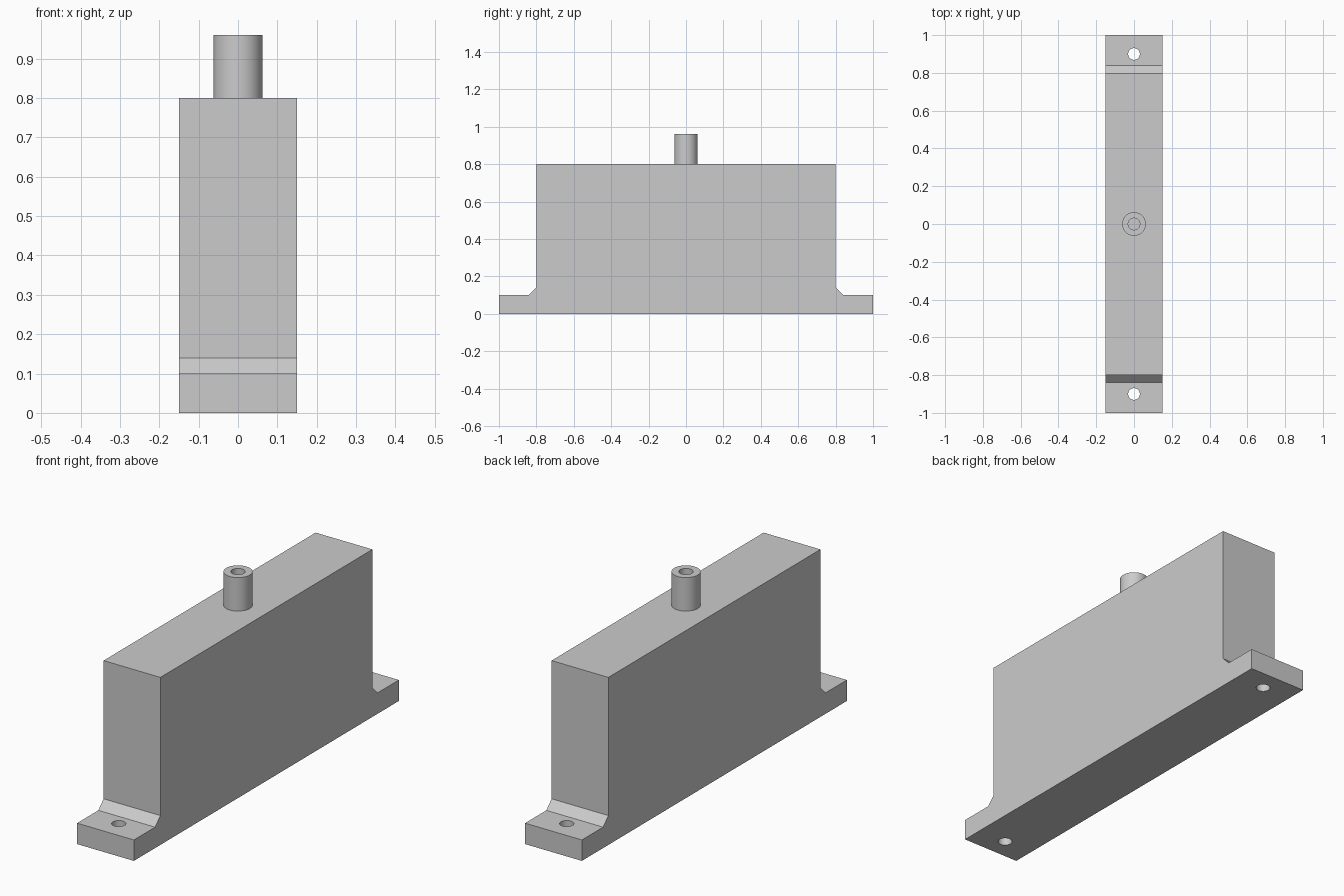
import bpy
import bmesh
from math import cos, sin, tau

cube = bpy.data.objects.get("Cube")
if cube:
    bpy.data.objects.remove(cube, do_unlink=True)

HALF_WIDTH = 0.15
BODY_TOP = 0.8
SPIGOT_TOP = 0.96
SPIGOT_RADIUS = 0.0625
HOLE_RADIUS = 0.031
SIDES = 48

grey = bpy.data.materials.new("plain grey")
grey.use_nodes = True
colour = (0.6, 0.6, 0.6, 1)
grey.diffuse_color = colour
grey.node_tree.nodes["Principled BSDF"].inputs["Base Color"].default_value = colour


def finish(bm, name):
    bmesh.ops.recalc_face_normals(bm, faces=bm.faces)
    mesh = bpy.data.meshes.new(name)
    bm.to_mesh(mesh)
    bm.free()
    mesh.materials.append(grey)
    obj = bpy.data.objects.new(name, mesh)
    bpy.context.collection.objects.link(obj)
    return obj


def select(obj):
    bpy.ops.object.select_all(action="DESELECT")
    obj.select_set(True)
    bpy.context.view_layer.objects.active = obj


def make_body():
    # Side outline: mounting feet, chamfered corners and tall block
    half = [(1, 0), (1, 0.1), (0.84, 0.1), (0.8, 0.14), (0.8, BODY_TOP)]
    outline = half + [(-y, z) for y, z in reversed(half)]
    bm = bmesh.new()
    face = bm.faces.new([bm.verts.new((-HALF_WIDTH, y, z)) for y, z in outline])
    swept = bmesh.ops.extrude_face_region(bm, geom=[face])["geom"]
    moved = [v for v in swept if isinstance(v, bmesh.types.BMVert)]
    bmesh.ops.translate(bm, verts=moved, vec=(2 * HALF_WIDTH, 0, 0))
    return finish(bm, "housing_body")


def drill(obj, y):
    # Screw hole straight through a foot
    bpy.ops.mesh.primitive_cylinder_add(
        vertices=SIDES, radius=HOLE_RADIUS, depth=0.3, location=(0, y, 0.05))
    cutter = bpy.context.object
    cutter.name = "hole_cutter"
    cutter.hide_render = True
    cutter.data.materials.append(grey)
    cut = obj.modifiers.new("screw hole", "BOOLEAN")
    cut.operation = "DIFFERENCE"
    cut.solver = "EXACT"
    cut.object = cutter
    select(obj)
    bpy.ops.object.modifier_apply(modifier=cut.name)
    bpy.data.objects.remove(cutter, do_unlink=True)


def make_spigot():
    # Hollow round outlet: outer wall, rim, bore wall and bore floor
    profile = [(SPIGOT_RADIUS, BODY_TOP), (SPIGOT_RADIUS, SPIGOT_TOP),
               (HOLE_RADIUS, SPIGOT_TOP), (HOLE_RADIUS, BODY_TOP + 0.001)]
    bm = bmesh.new()
    rings = [[bm.verts.new((r * cos(tau * i / SIDES), r * sin(tau * i / SIDES), z))
              for i in range(SIDES)] for r, z in profile]
    for low, high in zip(rings, rings[1:]):
        for i in range(SIDES):
            j = (i + 1) % SIDES
            bm.faces.new((low[i], low[j], high[j], high[i]))
    bm.faces.new(rings[0])
    bm.faces.new(rings[-1])
    return finish(bm, "top_spigot")


body = make_body()
for side in (-1, 1):
    drill(body, side * 0.9)
spigot = make_spigot()

for part in (body, spigot):
    select(part)
    bpy.ops.object.shade_smooth_by_angle(angle=0.5)
